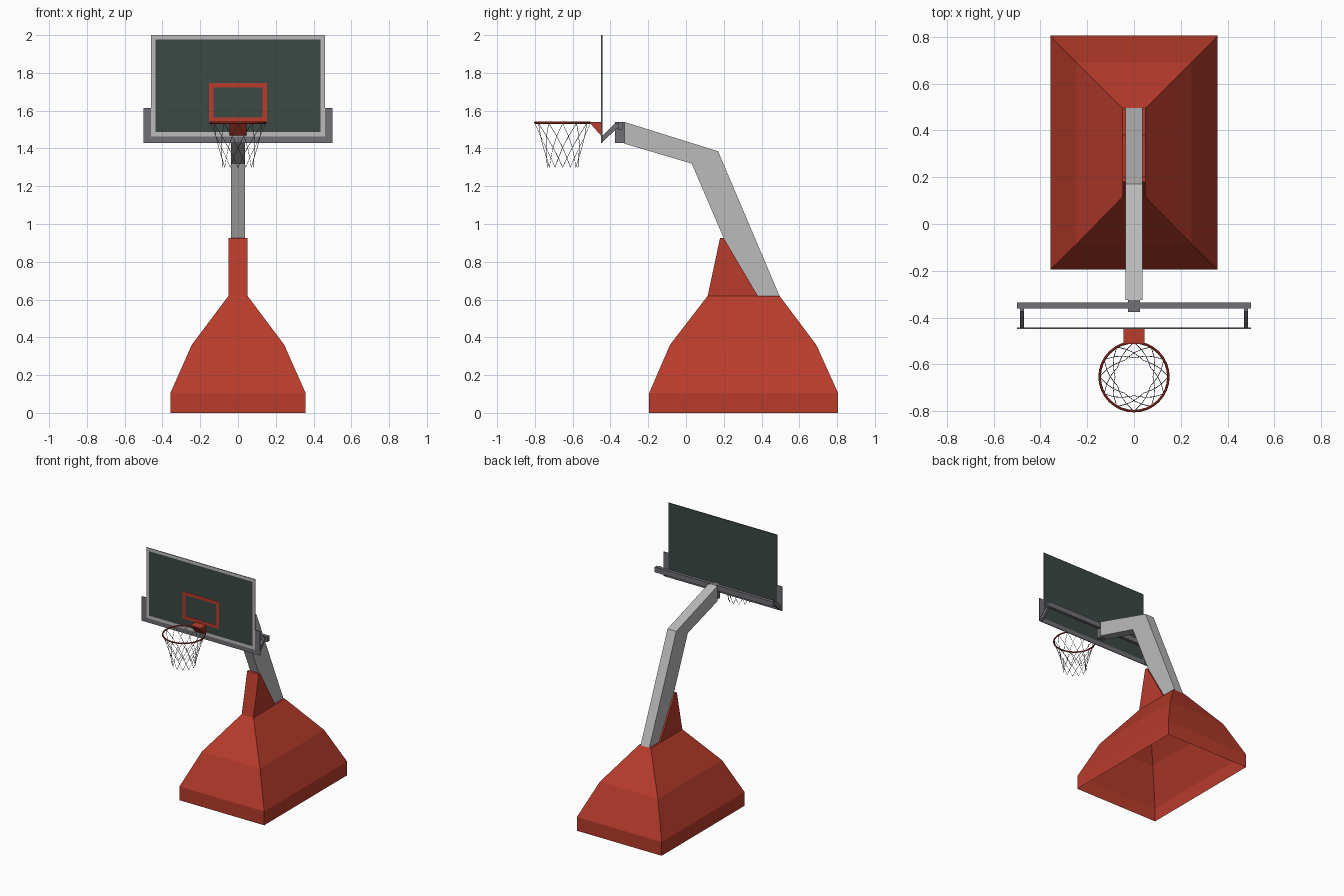
import bpy, bmesh
from math import sin, cos, pi

if "Cube" in bpy.data.objects:
    bpy.data.objects.remove(bpy.data.objects["Cube"])


def material(name, rgb):
    m = bpy.data.materials.new(name)
    m.diffuse_color = (*rgb, 1)
    m.use_nodes = True
    m.node_tree.nodes["Principled BSDF"].inputs["Base Color"].default_value = m.diffuse_color
    return m


RED = material("red paint", (0.48, 0.045, 0.025))
GREEN = material("dark board", (0.045, 0.065, 0.058))
STEEL = material("dark steel", (0.16, 0.16, 0.18))
PALE = material("pale grey", (0.5, 0.5, 0.5))
CORD = material("net cord", (0.12, 0.12, 0.12))


def finish(name, bm, mat):
    bmesh.ops.recalc_face_normals(bm, faces=bm.faces)
    me = bpy.data.meshes.new(name)
    bm.to_mesh(me)
    bm.free()
    me.materials.append(mat)
    ob = bpy.data.objects.new(name, me)
    bpy.context.collection.objects.link(ob)
    return ob


def prism_x(name, profile, x0, x1, mat):
    """Extrude a (y, z) profile along x."""
    bm = bmesh.new()
    a, b = [[bm.verts.new((x, y, z)) for y, z in profile] for x in (x0, x1)]
    bm.faces.new(a)
    bm.faces.new(b)
    n = len(profile)
    for i in range(n):
        j = (i + 1) % n
        bm.faces.new((a[i], a[j], b[j], b[i]))
    return finish(name, bm, mat)


def box(name, x0, x1, y0, y1, z0, z1, mat):
    return prism_x(name, [(y0, z0), (y1, z0), (y1, z1), (y0, z1)], x0, x1, mat)


def frame(name, x, z0, z1, w, y0, y1, mat):
    """Rectangular ring facing the front, centred on x = 0."""
    bm = bmesh.new()

    def ring(y, i):
        return [bm.verts.new((sx * (x - i), y, z)) for sx, z in
                ((-1, z0 + i), (1, z0 + i), (1, z1 - i), (-1, z1 - i))]
    loops = [ring(y0, 0), ring(y0, w), ring(y1, w), ring(y1, 0)]
    for k in range(4):
        a, b = loops[k], loops[(k + 1) % 4]
        for i in range(4):
            j = (i + 1) % 4
            bm.faces.new((a[i], a[j], b[j], b[i]))
    return finish(name, bm, mat)


# hollow stepped base, open underneath
bm = bmesh.new()
loops = []
for x, y0, y1, z in ((0.358, -0.195, 0.805, 0), (0.358, -0.195, 0.805, 0.105),
                     (0.245, -0.085, 0.69, 0.36), (0.05, 0.115, 0.495, 0.62)):
    loops.append([bm.verts.new(p) for p in
                  ((-x, y0, z), (x, y0, z), (x, y1, z), (-x, y1, z))])
for a, b in zip(loops, loops[1:]):
    for i in range(4):
        j = (i + 1) % 4
        bm.faces.new((a[i], a[j], b[j], b[i]))
bm.faces.new(loops[-1])
finish("base", bm, RED)

# wedge bracing the mast, and the bent mast
prism_x("mast_brace", [(0.115, 0.62), (0.38, 0.62), (0.2, 0.925), (0.18, 0.925)],
        -0.049, 0.049, RED)
prism_x("mast", [(0.33, 0.62), (0.495, 0.62), (0.17, 1.385), (-0.325, 1.54),
                 (-0.325, 1.425), (0.03, 1.32)], -0.037, 0.037, PALE)

# mount block, cross bar and diagonal struts
box("mount_block", -0.025, 0.025, -0.377, -0.325, 1.43, 1.54, STEEL)
box("cross_bar", -0.5, 0.5, -0.361, -0.336, 1.5, 1.54, STEEL)
for side, s in (("left", -1), ("right", 1)):
    prism_x(f"strut_{side}", [(-0.447, 1.43), (-0.447, 1.462), (-0.375, 1.535),
                              (-0.355, 1.535), (-0.355, 1.515)],
            s * 0.47, s * 0.487, STEEL)
    box(f"board_holder_{side}", s * 0.46, s * 0.5, -0.449, -0.443, 1.43, 1.615, STEEL)
box("board_holder_bottom", -0.46, 0.46, -0.449, -0.443, 1.43, 1.463, STEEL)

# backboard with border and target square
box("backboard", -0.46, 0.46, -0.447, -0.443, 1.463, 2.0, GREEN)
frame("board_border", 0.46, 1.463, 2.0, 0.023, -0.449, -0.447, PALE)
frame("target_square", 0.153, 1.54, 1.747, 0.024, -0.449, -0.447, RED)

# rim and its wedge bracket
prism_x("rim_bracket", [(-0.447, 1.465), (-0.447, 1.541), (-0.512, 1.541), (-0.505, 1.53)],
        -0.044, 0.044, RED)
CY, R, ZR = -0.653, 0.147, 1.536
bpy.ops.mesh.primitive_torus_add(location=(0, CY, ZR), major_radius=R, minor_radius=0.0055,
                                 major_segments=32, minor_segments=8)
rim = bpy.context.object
rim.name = "rim"
rim.data.materials.append(RED)
bpy.ops.object.shade_smooth_by_angle()

# net: mirrored spiral cords that cross into diamonds
N = 12
levels = [(R, 1.533), (0.121, 1.465), (0.102, 1.405), (0.088, 1.35), (0.081, 1.3)]
cu = bpy.data.curves.new("net", 'CURVE')
cu.dimensions = '3D'
cu.bevel_depth = 0.0014
cu.bevel_resolution = 0
for i in range(N):
    for d in (-1, 1):
        sp = cu.splines.new('POLY')
        sp.points.add(len(levels) - 1)
        for k, (r, z) in enumerate(levels):
            a = 2 * pi * (i + 0.5 * d * k) / N
            sp.points[k].co = (r * cos(a), CY + r * sin(a), z, 1)
cu.materials.append(CORD)
bpy.context.collection.objects.link(bpy.data.objects.new("net", cu))
